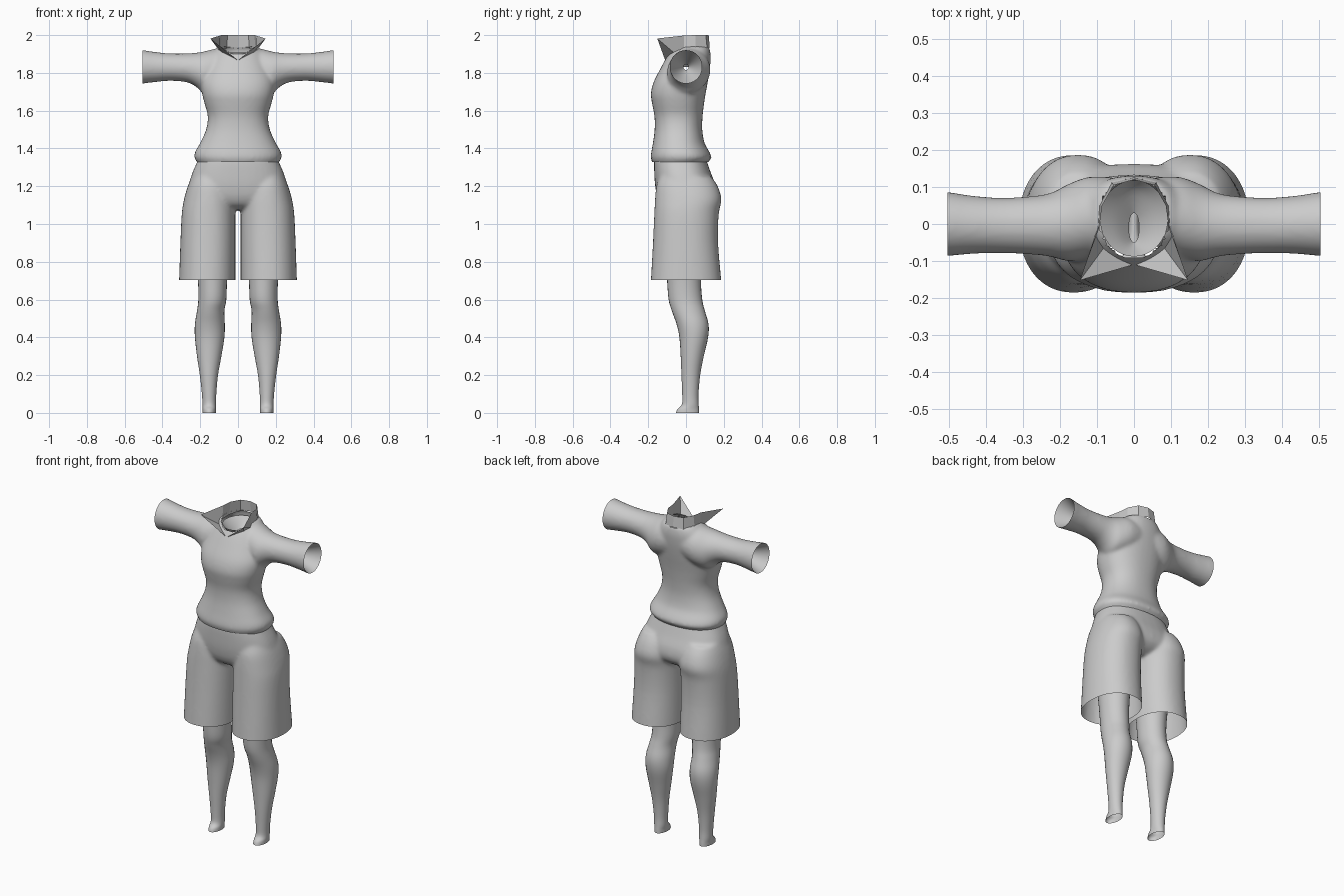
import bpy, bmesh, math
from mathutils import Vector

if "Cube" in bpy.data.objects:
    bpy.data.objects.remove(bpy.data.objects["Cube"])


def spline(rows, n=4):
    """Catmull-Rom resampling of section rows."""
    out = []
    for i in range(len(rows) - 1):
        p0, p1 = rows[max(i - 1, 0)], rows[i]
        p2, p3 = rows[i + 1], rows[min(i + 2, len(rows) - 1)]
        for k in range(n):
            t = k / n
            out.append([0.5 * (2 * b + (c - a) * t + (2 * a - 5 * b + 4 * c - d) * t * t
                               + (3 * b - a - 3 * c + d) * t ** 3)
                        for a, b, c, d in zip(p0, p1, p2, p3)])
    return out + [list(rows[-1])]


def loft(bm, rows, axis='z', side=1, power=2.0, seg=40, caps=True):
    """Tube through rounded sections (position, a0, a1, b0, b1)."""
    rings = []
    for p, a0, a1, b0, b1 in spline(rows):
        ring = []
        for k in range(seg):
            t = 2 * math.pi * k / seg
            c, s = math.cos(t), math.sin(t)
            a = (a0 + a1) / 2 + (a1 - a0) / 2 * math.copysign(abs(c) ** (2 / power), c)
            b = (b0 + b1) / 2 + (b1 - b0) / 2 * math.copysign(abs(s) ** (2 / power), s)
            co = (a, b, p) if axis == 'z' else (p, a, b)
            ring.append(bm.verts.new((co[0] * side, co[1], co[2])))
        rings.append(ring)
    for r, q in zip(rings, rings[1:]):
        for k in range(seg):
            j = (k + 1) % seg
            bm.faces.new((r[k], r[j], q[j], q[k]))
    if caps:
        bm.faces.new(rings[0][::-1])
        bm.faces.new(rings[-1])


def finish(bm, name, smooth=True):
    bmesh.ops.recalc_face_normals(bm, faces=bm.faces[:])
    me = bpy.data.meshes.new(name)
    bm.to_mesh(me)
    bm.free()
    ob = bpy.data.objects.new(name, me)
    bpy.context.collection.objects.link(ob)
    if smooth:
        for p in me.polygons:
            p.use_smooth = True
    return ob


def fuse(ob, cuts, hole=None):
    """Melt overlapping tubes into one skin, then cut it open at the planes."""
    rm = ob.modifiers.new("fuse", 'REMESH')
    rm.mode = 'VOXEL'
    rm.voxel_size = 0.009
    sm = ob.modifiers.new("relax", 'SMOOTH')
    sm.factor = 0.5
    sm.iterations = 10
    dg = bpy.context.evaluated_depsgraph_get()
    me = bpy.data.meshes.new_from_object(ob.evaluated_get(dg))
    ob.modifiers.clear()
    bm = bmesh.new()
    bm.from_mesh(me)
    for co, no in cuts:
        bmesh.ops.bisect_plane(bm, geom=bm.verts[:] + bm.edges[:] + bm.faces[:],
                               plane_co=Vector(co), plane_no=Vector(no), clear_outer=True)
    if hole:
        bmesh.ops.delete(bm, geom=[v for v in bm.verts if hole(v.co)], context='VERTS')
    for f in bm.faces:
        f.smooth = True
    bm.to_mesh(me)
    bm.free()
    ob.data = me


# Shirt: torso and two sleeves fused
bm = bmesh.new()
torso = [(z, -w, w, f, b) for z, w, f, b in (
    (1.29, .195, -.165, .10), (1.325, .215, -.178, .115), (1.35, .231, -.187, .135),
    (1.38, .228, -.184, .125), (1.43, .200, -.175, .098), (1.50, .169, -.166, .086),
    (1.57, .160, -.167, .088), (1.64, .178, -.180, .096), (1.69, .190, -.186, .104),
    (1.75, .195, -.172, .115), (1.82, .175, -.137, .126), (1.88, .150, -.104, .131),
    (1.915, .128, -.080, .128), (1.94, .100, -.06, .122))]
loft(bm, torso, power=2.25)
sleeve = [(.05, -.07, .125, 1.72, 1.935), (.12, -.09, .128, 1.70, 1.928),
          (.18, -.10, .107, 1.69, 1.913), (.22, -.09, .086, 1.725, 1.907),
          (.27, -.083, .076, 1.75, 1.903), (.36, -.079, .071, 1.758, 1.903),
          (.44, -.081, .077, 1.751, 1.911), (.505, -.087, .087, 1.743, 1.921),
          (.54, -.089, .09, 1.738, 1.925)]
for s in (1, -1):
    loft(bm, sleeve, axis='x', side=s)
shirt = finish(bm, "shirt")
fuse(shirt, [((.505, 0, 0), (1, 0, 0)), ((-.505, 0, 0), (-1, 0, 0)), ((0, 0, 1.327), (0, 0, -1))],
     lambda c: c.z > 1.8 and (c.x / .09) ** 2 + ((c.y - .015) / .105) ** 2 < 1)

# Linings that narrow inwards at the cuffs and the neck
bm = bmesh.new()
for s in (1, -1):
    loft(bm, [(.505, -.085, .085, 1.745, 1.919), (.43, -.05, .05, 1.78, 1.88),
              (.36, -.014, .014, 1.816, 1.844)], axis='x', side=s, caps=False)
finish(bm, "cuff_linings")
bm = bmesh.new()
loft(bm, [(1.908, -.092, .092, -.088, .118), (1.87, -.05, .05, -.07, .09),
          (1.83, -.014, .014, -.05, .03)], caps=False)
finish(bm, "neck_lining")

# Collar: standing band at the back, pointed wings at the front
lower = [(0, .126, 1.935), (.06, .112, 1.93), (.094, .05, 1.92), (.098, -.01, 1.915),
         (.082, -.065, 1.908), (.004, -.108, 1.865)]
upper = [(0, .12, 2.0), (.055, .105, 2.0), (.086, .05, 2.0), (.094, -.01, 1.998),
         (.146, -.152, 1.982), (.008, -.112, 1.872)]
bm = bmesh.new()
for s in (1, -1):
    rows = [[bm.verts.new((x * s, y, z)) for x, y, z in row] for row in (lower, upper)]
    for i in range(len(lower) - 1):
        bm.faces.new((rows[0][i], rows[0][i + 1], rows[1][i + 1], rows[1][i]))
bmesh.ops.remove_doubles(bm, verts=bm.verts[:], dist=.0005)
finish(bm, "collar", smooth=False)

# Shorts: hips and two wide legs fused
bm = bmesh.new()
hips = [(z, -w, w, f, b) for z, w, f, b in (
    (1.40, .19, -.155, .09), (1.34, .212, -.168, .108), (1.27, .242, -.168, .132),
    (1.20, .263, -.163, .158), (1.14, .272, -.150, .160), (1.10, .20, -.125, .13),
    (1.075, .08, -.08, .08))]
loft(bm, hips, power=2.4)
short_leg = [(1.25, .05, .245, -.14, .135), (1.20, .03, .266, -.157, .168),
             (1.13, .016, .286, -.164, .188), (1.05, .014, .298, -.168, .173),
             (.90, .014, .305, -.175, .170), (.70, .014, .312, -.186, .187),
             (.66, .014, .313, -.188, .189)]
for s in (1, -1):
    loft(bm, short_leg, side=s, power=2.2)
shorts = finish(bm, "shorts")
fuse(shorts, [((0, 0, .703), (0, 0, -1)), ((0, 0, 1.36), (0, 0, 1))])

# Lower legs, open at the ankle
calf = [(0, .117, .187, -.053, .070), (.02, .117, .187, -.045, .069), (.045, .116, .188, -.022, .067),
        (.10, .115, .191, -.020, .066), (.20, .106, .202, -.024, .075),
        (.30, .088, .217, -.028, .094), (.40, .072, .228, -.035, .117),
        (.47, .070, .228, -.050, .119), (.54, .072, .217, -.075, .100),
        (.60, .062, .210, -.092, .086), (.70, .058, .212, -.100, .080),
        (.85, .050, .225, -.11, .09)]
for s, n in ((1, "left"), (-1, "right")):
    bm = bmesh.new()
    loft(bm, calf, side=s, seg=28, caps=False)
    finish(bm, n + "_lower_leg")
